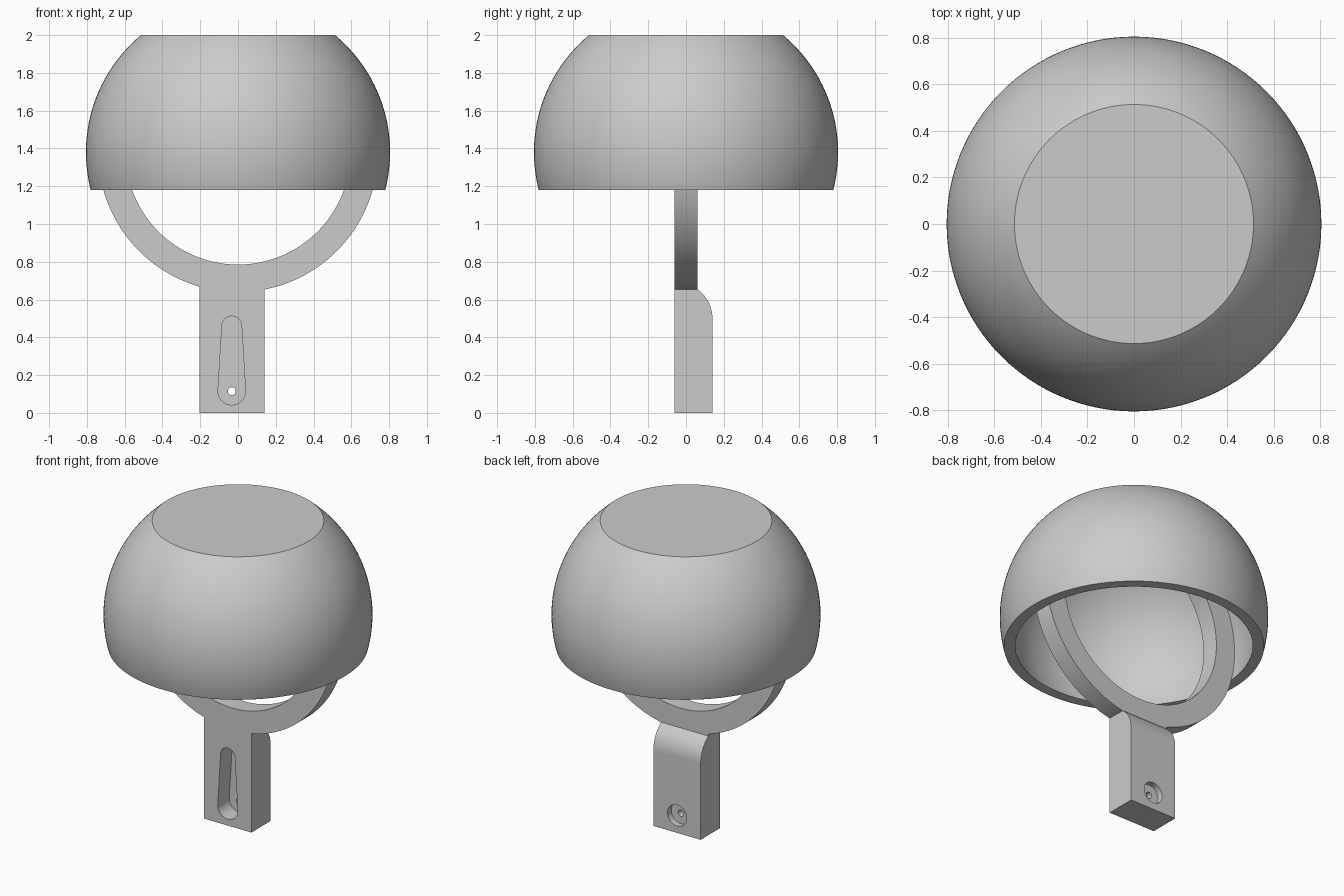
import bpy, bmesh
from math import sin, cos, pi, radians, sqrt, asin, acos
from mathutils import Matrix, Vector

cube = bpy.data.objects.get("Cube")
if cube:
    bpy.data.objects.remove(cube, do_unlink=True)

grey = bpy.data.materials.new("light grey")
grey.use_nodes = True
grey.diffuse_color = (0.6, 0.6, 0.6, 1)
grey.node_tree.nodes["Principled BSDF"].inputs["Base Color"].default_value = (0.6, 0.6, 0.6, 1)


def make_object(name, bm):
    bmesh.ops.recalc_face_normals(bm, faces=bm.faces)
    mesh = bpy.data.meshes.new(name)
    bm.to_mesh(mesh)
    bm.free()
    mesh.materials.append(grey)
    obj = bpy.data.objects.new(name, mesh)
    bpy.context.collection.objects.link(obj)
    return obj


def activate(obj):
    bpy.ops.object.select_all(action='DESELECT')
    obj.select_set(True)
    bpy.context.view_layer.objects.active = obj


def smooth(obj):
    activate(obj)
    bpy.ops.object.shade_smooth_by_angle(angle=radians(30))


def arc(cx, cy, r, start, end, steps):
    """Points on an arc, angles in radians."""
    angles = [start + (end - start) * i / steps for i in range(steps + 1)]
    return [(cx + r * cos(a), cy + r * sin(a)) for a in angles]


def lathe(profile, axis, steps=128):
    """Revolve a closed (radius, height) profile about z or y."""
    bm = bmesh.new()
    verts = [bm.verts.new((r, 0, h)) for r, h in profile]
    edges = [bm.edges.new((a, b)) for a, b in zip(verts, verts[1:] + verts[:1])]
    bmesh.ops.spin(bm, geom=verts + edges, cent=(0, 0, 0), axis=(0, 0, 1),
                   angle=2 * pi, steps=steps)
    bmesh.ops.remove_doubles(bm, verts=bm.verts, dist=1e-4)
    bmesh.ops.dissolve_degenerate(bm, edges=bm.edges, dist=1e-5)
    if axis == 'y':
        bmesh.ops.rotate(bm, verts=bm.verts, matrix=Matrix.Rotation(pi / 2, 3, 'X'))
    return bm


def prism(outline, place, move):
    """Extrude an outline, placed in space by a function, along a vector."""
    bm = bmesh.new()
    face = bm.faces.new([bm.verts.new(place(*p)) for p in outline])
    new = bmesh.ops.extrude_face_region(bm, geom=[face])["geom"]
    bmesh.ops.translate(bm, vec=move, verts=[v for v in new if isinstance(v, bmesh.types.BMVert)])
    if face.is_valid and len(bm.faces) < len(outline) + 2:
        bm.faces.new(face.verts)
    return bm


def cut(target, outline, y0, y1):
    """Cut a hole with an x-z outline from y0 to y1."""
    bm = prism(outline, lambda x, z: (x, y0, z), Vector((0, y1 - y0, 0)))
    cutter = make_object("cutter", bm)
    cutter.hide_render = True
    mod = target.modifiers.new("cut", 'BOOLEAN')
    mod.operation = 'DIFFERENCE'
    mod.solver = 'EXACT'
    mod.object = cutter
    activate(target)
    bpy.ops.object.modifier_apply(modifier=mod.name)
    bpy.data.objects.remove(cutter, do_unlink=True)


# Shared sizes
CENTRE = 1.38
OUTER, INNER = 0.805, 0.74
RIM, TOP, CEILING = 1.18, 2.0, 1.94

# Hollow dome with a flat top
outside = arc(0, CENTRE, OUTER, asin((RIM - CENTRE) / OUTER), asin((TOP - CENTRE) / OUTER), 40)
inside = arc(0, CENTRE, INNER, asin((CEILING - CENTRE) / INNER), asin((RIM - CENTRE) / INNER), 40)
dome = make_object("dome", lathe(outside + [(0, TOP), (0, CEILING)] + inside, 'z'))
smooth(dome)

# Upright ring that holds the dome, its top buried in the ceiling
bm = lathe([(0.595, -0.06), (0.74, -0.06), (0.74, 0.06), (0.595, 0.06)], 'y')
bmesh.ops.translate(bm, verts=bm.verts, vec=(0, 0, CENTRE))
bmesh.ops.bisect_plane(bm, geom=bm.verts[:] + bm.edges[:] + bm.faces[:],
                       plane_co=(0, 0, 1.965), plane_no=(0, 0, 1), clear_outer=True)
bmesh.ops.holes_fill(bm, edges=[e for e in bm.edges if e.is_boundary])
ring = make_object("ring", bm)
smooth(ring)

# Stem with a rounded upper back edge
curve = arc(-0.05, 0.5, 0.19, 0, acos(0.11 / 0.19), 16)
side = [(-0.06, 0), (0.14, 0)] + curve + [(0.06, 0.7), (-0.06, 0.7)]
stem = make_object("stem", prism(side, lambda y, z: (-0.205, y, z), Vector((0.345, 0, 0))))

# Tapered slot in front, round recess behind, small hole through both
MID, HOLE = -0.033, 0.115
slot = arc(MID, 0.46, 0.052, 0, pi, 24) + arc(MID, HOLE, 0.073, pi, 2 * pi, 24)
cut(stem, slot, -0.1, 0.06)
cut(stem, arc(MID, HOLE, 0.07, 0, 2 * pi, 48)[:-1], 0.1, 0.2)
cut(stem, arc(MID, HOLE, 0.021, 0, 2 * pi, 32)[:-1], -0.1, 0.2)
smooth(stem)
